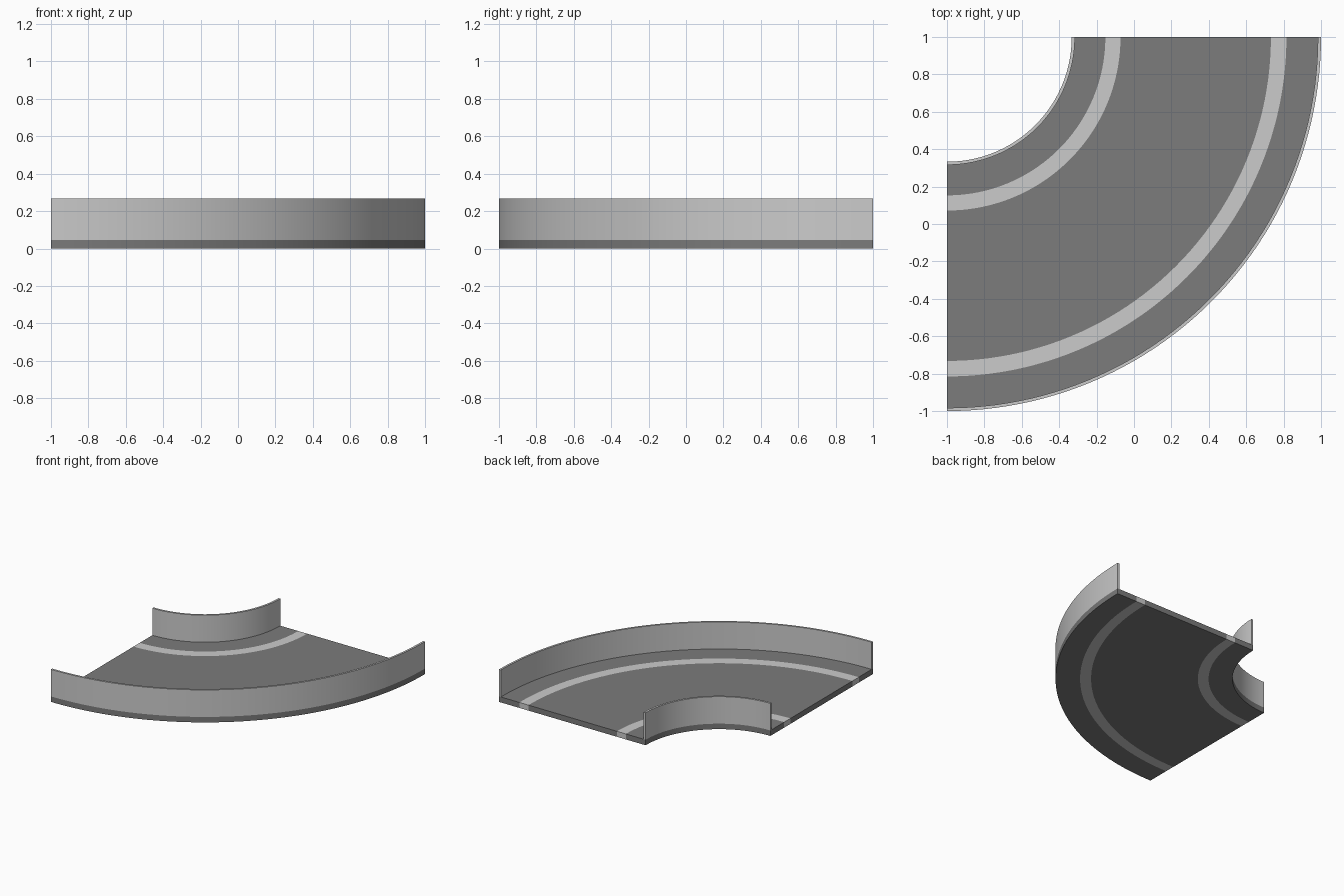
import bpy, bmesh, math
from mathutils import Vector

if "Cube" in bpy.data.objects:
    bpy.data.objects.remove(bpy.data.objects["Cube"])

CENTRE = Vector((-1, 1, 0))   # centre of the quarter turn
SEGMENTS = 48
DECK = 0.045                  # deck thickness
TOP = 0.267                   # top of the side walls

dark = bpy.data.materials.new("dark_grey")
dark.diffuse_color = (0.2, 0.2, 0.2, 1)
dark.use_nodes = True
dark.node_tree.nodes["Principled BSDF"].inputs["Base Color"].default_value = dark.diffuse_color


def arc_band(name, r0, r1, z0, z1, mat=None):
    """Sweep a rectangular section through a quarter circle."""
    bm = bmesh.new()
    rings = []
    for i in range(SEGMENTS + 1):
        a = -math.pi / 2 * (1 - i / SEGMENTS)
        d = Vector((math.cos(a), math.sin(a), 0))
        rings.append([bm.verts.new(CENTRE + d * r + Vector((0, 0, z)))
                      for r, z in ((r0, z0), (r1, z0), (r1, z1), (r0, z1))])
    for p, q in zip(rings, rings[1:]):
        for k in range(4):
            n = (k + 1) % 4
            bm.faces.new((p[k], p[n], q[n], q[k]))
    bm.faces.new(rings[0])
    bm.faces.new(rings[-1])
    bmesh.ops.recalc_face_normals(bm, faces=bm.faces)
    mesh = bpy.data.meshes.new(name)
    bm.to_mesh(mesh)
    bm.free()
    obj = bpy.data.objects.new(name, mesh)
    bpy.context.collection.objects.link(obj)
    if mat:
        mesh.materials.append(mat)
    bpy.ops.object.select_all(action='DESELECT')
    obj.select_set(True)
    bpy.context.view_layer.objects.active = obj
    bpy.ops.object.shade_smooth_by_angle(angle=math.radians(30))
    return obj


# Deck: dark bands with light stripes running through the full thickness
R_IN, R_OUT = 0.667, 2.0
arc_band("inner_deck", R_IN, 0.847, 0, DECK, dark)
arc_band("inner_stripe", 0.847, 0.928, 0, DECK)
arc_band("middle_deck", 0.928, 1.732, 0, DECK, dark)
arc_band("outer_stripe", 1.732, 1.815, 0, DECK)
arc_band("outer_deck", 1.815, R_OUT, 0, DECK, dark)

# Thin side walls standing on the deck edges
WALL = 0.017
arc_band("inner_wall", R_IN, R_IN + WALL, DECK, TOP)
arc_band("outer_wall", R_OUT - WALL, R_OUT, DECK, TOP)
